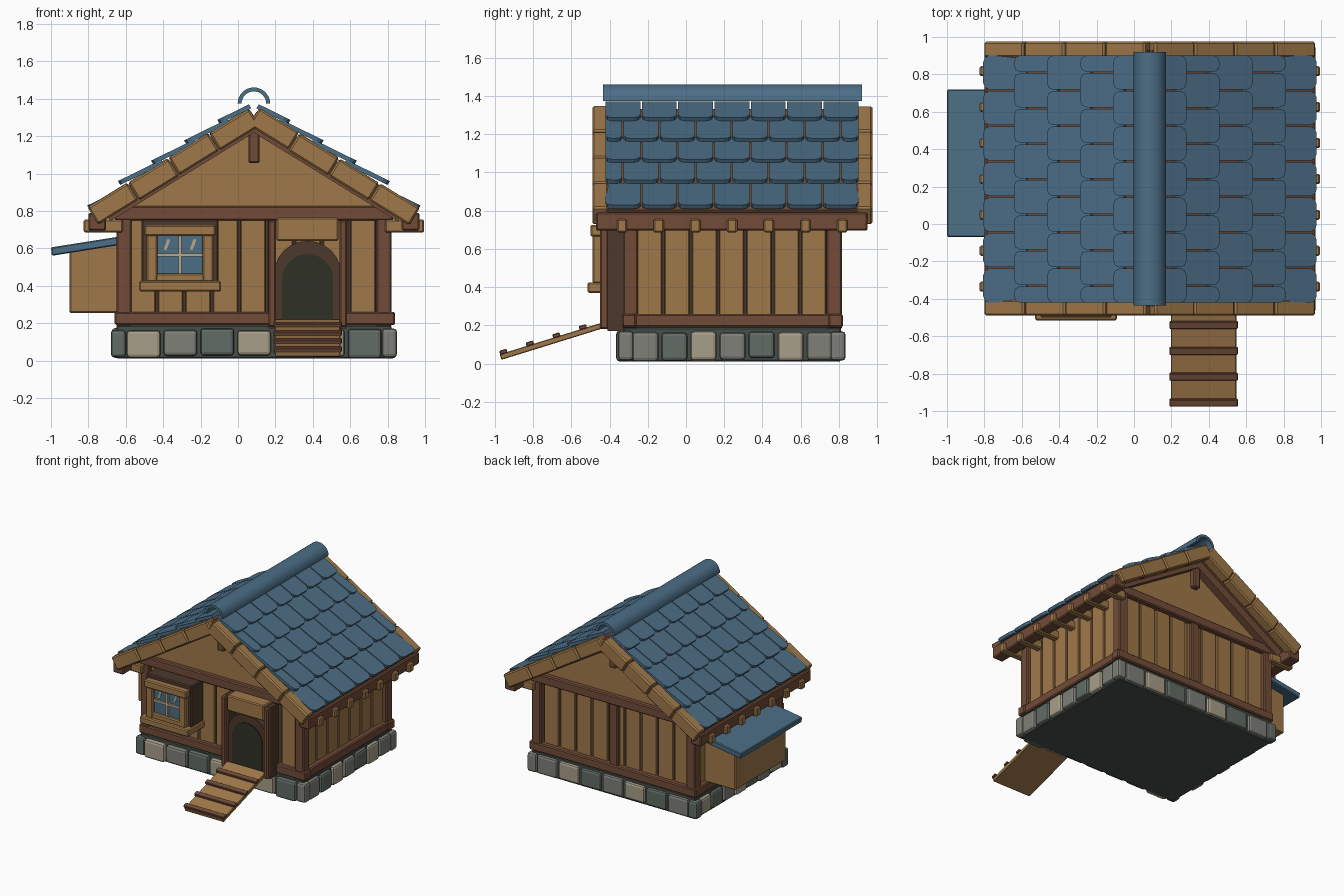
import bpy, bmesh, math, random
from mathutils import Matrix, Vector

random.seed(4)
if "Cube" in bpy.data.objects:
    bpy.data.objects.remove(bpy.data.objects["Cube"], do_unlink=True)


def material(name, hex_code):
    parts = [int(hex_code[i:i + 2], 16) / 255 for i in (0, 2, 4)]
    col = [c / 12.92 if c < 0.04 else ((c + 0.055) / 1.055) ** 2.4 for c in parts] + [1]
    m = bpy.data.materials.new(name)
    m.use_nodes = True
    m.diffuse_color = col
    m.node_tree.nodes["Principled BSDF"].inputs["Base Color"].default_value = col
    return m


BLUE = material("roof blue", "4C6E86")
WOOD = material("plank wood", "A0794A")
BEAM = material("beam brown", "724C38")
DARK = material("dark brown", "4C382C")
HOLE = material("doorway dark", "2F3026")
PALE = material("pale trim", "B8A98C")
STONE_A = material("light stone", "A89F8A")
STONE_B = material("grey stone", "7E8078")
STONE_C = material("green grey stone", "626C66")
BASE = material("mortar", "47504A")


def finish(name, bm, mat, bevel=0.0, segments=1):
    bmesh.ops.recalc_face_normals(bm, faces=bm.faces[:])
    mesh = bpy.data.meshes.new(name)
    bm.to_mesh(mesh)
    bm.free()
    mesh.materials.append(mat)
    obj = bpy.data.objects.new(name, mesh)
    bpy.context.collection.objects.link(obj)
    if bevel:
        mod = obj.modifiers.new("Bevel", "BEVEL")
        mod.width, mod.segments = bevel, segments
    return obj


def add_box(bm, x, y, z, matrix=Matrix()):
    size = Matrix.Diagonal((x[1] - x[0], y[1] - y[0], z[1] - z[0], 1))
    centre = Matrix.Translation((sum(x) / 2, sum(y) / 2, sum(z) / 2))
    bmesh.ops.create_cube(bm, size=1, matrix=matrix @ centre @ size)


def box(name, x, y, z, mat, bevel=0.008, matrix=Matrix(), segments=1):
    bm = bmesh.new()
    add_box(bm, x, y, z, matrix)
    return finish(name, bm, mat, bevel, segments)


def add_prism(bm, points, a, b, place):
    # place(p, q, depth) turns profile coordinates into a position
    rings = [[bm.verts.new(place(p, q, d)) for p, q in points] for d in (a, b)]
    bm.faces.new(rings[0])
    bm.faces.new(rings[1])
    for i in range(len(points)):
        j = (i + 1) % len(points)
        bm.faces.new((rings[0][i], rings[0][j], rings[1][j], rings[1][i]))


def along_y(p, q, d):
    return Vector((p, d, q))


def prism(name, points, a, b, mat, bevel=0.0):
    bm = bmesh.new()
    add_prism(bm, points, a, b, along_y)
    return finish(name, bm, mat, bevel)


# Stone foundation
RIDGE = 0.085
X0, X1, Y0, Y1 = -0.65, 0.82, -0.33, 0.81
box("foundation_core", (X0, X1), (Y0, Y1), (0.01, 0.19), BASE)
STONES = (STONE_A, STONE_B, STONE_C)


def stone(x, y, mat):
    low, high = random.uniform(0.01, 0.03), random.uniform(0.16, 0.175)
    box("foundation_stone", x, y, (low, high), mat, 0.018, segments=2)


for i in range(7):
    x = X0 + 0.055 + i * 0.197
    y = Y0 + 0.05 + i * 0.152
    stone((x, x + 0.18), (Y0 - 0.035, Y0 + 0.05), STONES[(0, 1, 2, 0, 1, 0, 2)[i]])
    stone((x, x + 0.18), (Y1 - 0.05, Y1 + 0.02), STONES[(i + 1) % 3])
    stone((X1 - 0.05, X1 + 0.025), (y, y + 0.135), STONES[(1, 2, 0, 1, 2, 0, 1)[i]])
    stone((X0 - 0.025, X0 + 0.05), (y, y + 0.135), STONES[i % 3])
for x in (X0 - 0.03, X1 - 0.05):
    for y in (Y0 - 0.025, Y1 - 0.055):
        stone((x, x + 0.08), (y, y + 0.08), STONE_C if x < 0 else STONE_B)

# Plank walls over a dark core
box("wall_core", (X0 + 0.05, X1 - 0.05), (Y0 + 0.05, Y1 - 0.05), (0.17, 0.8), DARK, 0)
for i in range(9):
    x = X0 + 0.075 + i * 0.147
    for name, y in (("front_plank", Y0 + 0.03), ("back_plank", Y1 - 0.06)):
        box(name, (x, x + 0.133), (y, y + 0.03), (0.2, 0.78), WOOD, 0.005)
for i in range(7):
    y = Y0 + 0.075 + i * 0.143
    for name, x in (("left_plank", X1 - 0.06), ("right_plank", X0 + 0.03)):
        box(name, (x, x + 0.03), (y, y + 0.13), (0.2, 0.78), WOOD, 0.005)

# Timber frame: corner posts, sill beams and head beams
for x in (X0, X1 - 0.08):
    for y in (Y0, Y1 - 0.075):
        box("corner_post", (x, x + 0.08), (y, y + 0.08), (0.18, 0.8), BEAM)
for y in (Y0 - 0.005, Y1 - 0.065):
    box("head_beam", (X0 - 0.01, X1 + 0.01), (y, y + 0.075), (0.75, 0.825), BEAM)
    if y > 0:
        box("sill_beam", (X0 - 0.01, X1 + 0.02), (y, y + 0.075), (0.19, 0.26), BEAM)
for a, b in ((X0 - 0.01, 0.19), (0.56, X1 + 0.02)):
    box("front_sill_beam", (a, b), (Y0 - 0.005, Y0 + 0.07), (0.19, 0.26), BEAM)
for x in (X0 - 0.01, X1 - 0.06):
    box("side_sill_beam", (x, x + 0.07), (Y0 + 0.03, Y1 - 0.03), (0.19, 0.26), BEAM)
box("back_middle_post", (RIDGE - 0.035, RIDGE + 0.035), (Y1 - 0.04, Y1), (0.2, 0.78), BEAM)

# Gable body
prism("gable_wall", [(RIDGE - 0.73, 0.78), (RIDGE + 0.73, 0.78), (RIDGE + 0.73, 0.845),
                     (RIDGE, 1.295), (RIDGE - 0.73, 0.845)], Y0 + 0.03, Y1 - 0.03, WOOD)
for y in (Y0 - 0.02, Y1 - 0.03):
    box("king_post", (RIDGE - 0.03, RIDGE + 0.03), (y, y + 0.05), (1.055, 1.26), BEAM)

# Eaves: purlins and rafter ends on both sides
for s in (-1, 1):
    def span(a, b):
        return sorted((RIDGE + s * a, RIDGE + s * b))
    box("eave_purlin", span(0.79, 0.885), (-0.47, 0.95), (0.695, 0.79), BEAM)
    for i in range(7):
        y = -0.335 + i * 0.192
        box("rafter_end", span(0.7, 0.91), (y - 0.027, y + 0.027), (0.685, 0.755), WOOD)

# Roof slopes
PITCH = math.atan(0.616)
STEP, WIDTH, LENGTH = 0.208, 0.19, 1.045
for s, side in ((1, "left"), (-1, "right")):
    down = Vector((s * math.cos(PITCH), 0, -math.sin(PITCH)))
    up = Vector((s * math.sin(PITCH), 0, math.cos(PITCH)))
    slope = Matrix((down, (0, 1, 0), up)).transposed().to_4x4()
    slope.translation = (RIDGE, 0, 1.365)
    box(side + "_roof_deck", (0.03, LENGTH - 0.01), (-0.44, 0.93), (-0.06, -0.022), BEAM, 0, slope)
    for y in (-0.36, 0.78):
        box(side + "_gable_rafter", (0.06, 0.98), (y, y + 0.06), (-0.125, -0.06), BEAM, 0, slope)

    # Shingles with rounded lower corners, every other row offset by half
    bm = bmesh.new()
    for row in range(5):
        end = (row + 1) * STEP
        top = max(end - STEP - 0.05, 0.02)
        drop = 0.025 if row == 4 else 0

        def place(u, v, n):
            return slope @ Vector((u, v, n - drop + 0.02 * (u - end) / STEP + 0.012))
        cuts = [-0.425 + (i + 0.5 * (row % 2)) * WIDTH for i in range(8 - row % 2)]
        if row % 2:
            cuts = [-0.425] + cuts + [0.905]
        for a, b in zip(cuts, cuts[1:]):
            a, b, r = a + 0.004, b - 0.004, 0.035
            outline = [(top, a), (end - r, a), (end - r * 0.3, a + r * 0.3), (end, a + r),
                       (end, b - r), (end - r * 0.3, b - r * 0.3), (end - r, b), (top, b)]
            add_prism(bm, outline, 0, 0.024, place)
    finish(side + "_shingles", bm, BLUE)

    # Barge boards in four bevelled lengths at each gable
    for y in (-0.49, 0.89):
        for i in range(4):
            u = 0.03 + i * (LENGTH - 0.03) / 4
            grow = random.uniform(-0.004, 0.004)
            box(side + "_barge_board", (u + 0.002, u + 0.252), (y, y + 0.085),
                (-0.108 + grow, grow), WOOD, 0.01, slope)

# Ridge cap: open half tube
arc = [math.pi * i / 16 for i in range(17)]
ring = [(RIDGE + 0.087 * math.cos(t), 1.373 + 0.087 * math.sin(t)) for t in arc]
ring += [(RIDGE + 0.066 * math.cos(t), 1.373 + 0.066 * math.sin(t)) for t in reversed(arc)]
cap = prism("ridge_cap", ring, -0.435, 0.92, BLUE)
bpy.context.view_layer.objects.active = cap
cap.select_set(True)
bpy.ops.object.shade_smooth_by_angle(angle=math.radians(35))
cap.select_set(False)


# Doorway: arched surround, dark opening, posts and lintel
def arch(cx, half, bottom, top):
    pts = [(cx + half, bottom)]
    for i in range(13):
        t = math.pi * i / 12
        pts.append((cx + half * math.cos(t), top - half + half * math.sin(t)))
    return pts + [(cx - half, bottom)]


DOOR = 0.372
prism("door_surround", arch(DOOR, 0.18, 0.18, 0.64), -0.41, -0.29, DARK)
prism("door_opening", arch(DOOR, 0.137, 0.2, 0.57), -0.416, -0.4, HOLE)
for x in (DOOR - 0.19, DOOR + 0.19):
    box("door_post_back", (x - 0.018, x + 0.018), (-0.41, -0.29), (0.17, 0.75), DARK, 0)
    box("door_post", (x - 0.02, x + 0.02), (-0.45, -0.405), (0.18, 0.75), BEAM)
box("door_lintel", (DOOR - 0.165, DOOR + 0.165), (-0.44, -0.29), (0.64, 0.765), WOOD)

# Entry ramp with cleats
tilt = Matrix.Translation((DOOR, -0.965, 0.02)) @ Matrix.Rotation(math.atan(0.31), 4, "X")
box("ramp", (-0.175, 0.175), (0, 0.58), (0, 0.03), WOOD, 0.004, tilt)
for i in range(4):
    y = 0.002 + i * 0.145
    box("ramp_cleat", (-0.183, 0.183), (y, y + 0.04), (0.026, 0.048), BEAM, 0.004, tilt)

# Window bay
WIN = -0.31
box("window_bay", (WIN - 0.205, WIN + 0.205), (-0.45, -0.29), (0.41, 0.755), DARK)
box("window_sill", (WIN - 0.22, WIN + 0.22), (-0.515, -0.29), (0.37, 0.425), WOOD)
box("window_header", (WIN - 0.19, WIN + 0.19), (-0.5, -0.44), (0.665, 0.725), WOOD)
for s in (-1, 1):
    box("window_jamb", sorted((WIN + s * 0.12, WIN + s * 0.18)), (-0.49, -0.44), (0.42, 0.7), WOOD)
    glint = Matrix.Translation((WIN + s * 0.07, 0, 0.62)) @ Matrix.Rotation(0.35, 4, "Y")
    box("window_glint", (-0.008, 0.008), (-0.463, -0.458), (-0.03, 0.03), PALE, 0, glint)
box("window_lower_rail", (WIN - 0.13, WIN + 0.13), (-0.485, -0.44), (0.42, 0.465), WOOD)
box("window_glass", (WIN - 0.125, WIN + 0.125), (-0.459, -0.45), (0.46, 0.67), BLUE, 0)
box("window_mullion", (WIN - 0.009, WIN + 0.009), (-0.475, -0.455), (0.46, 0.67), PALE, 0)
box("window_crossbar", (WIN - 0.125, WIN + 0.125), (-0.475, -0.455), (0.555, 0.573), PALE, 0)

# Side box with a lean-to roof
prism("side_box", [(-0.9, 0.255), (-0.62, 0.255), (-0.62, 0.635), (-0.9, 0.59)],
      0.0, 0.65, WOOD, 0.006)
prism("side_box_roof", [(-0.995, 0.56), (-0.62, 0.62), (-0.62, 0.665), (-1.0, 0.605)],
      -0.07, 0.72, BLUE, 0.006)
